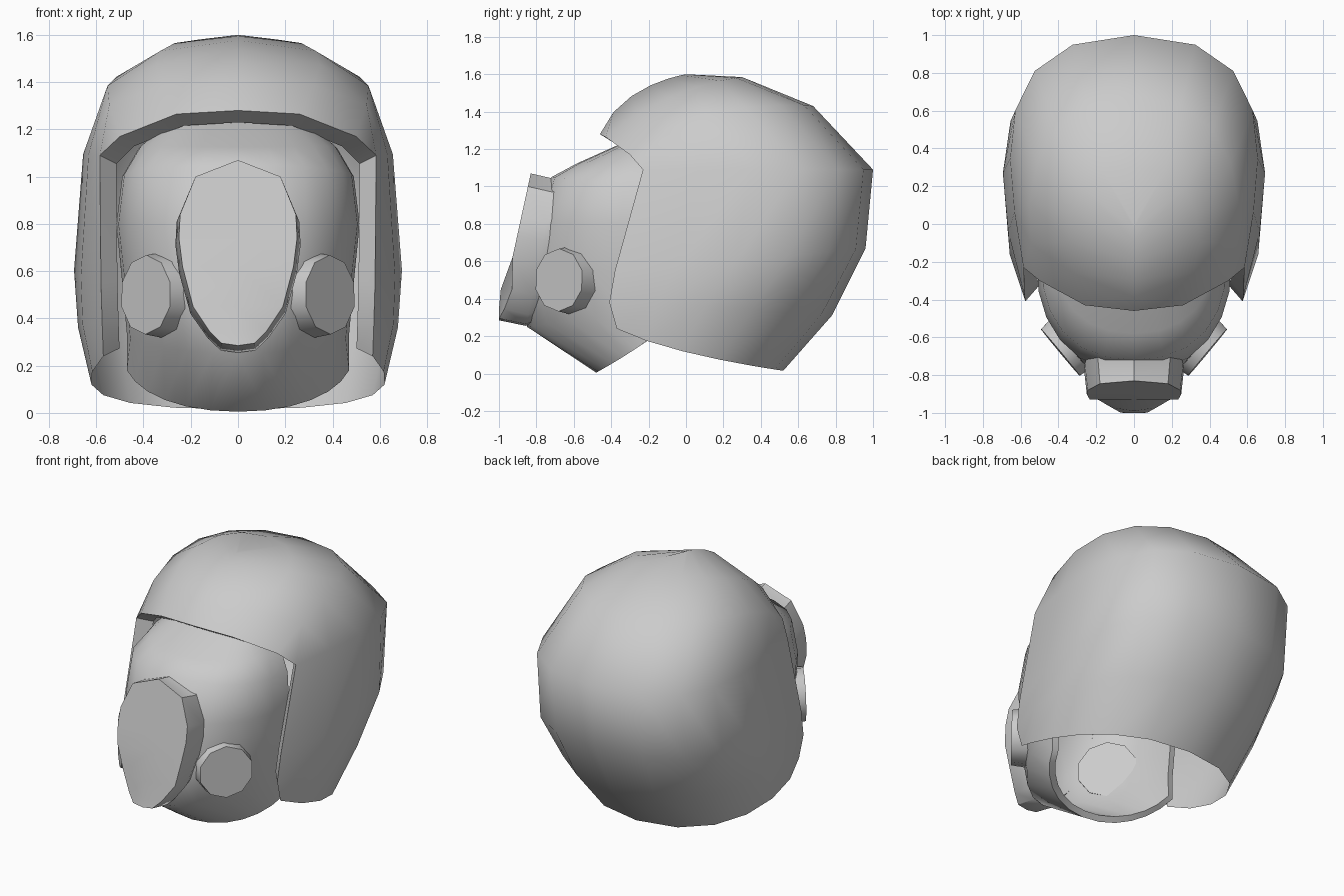
import bpy, bmesh, math
from mathutils import Vector

cube = bpy.data.objects.get("Cube")
if cube:
    bpy.data.objects.remove(cube)

grey = bpy.data.materials.new("plain_grey")
grey.use_nodes = True
grey.diffuse_color = (0.6, 0.6, 0.6, 1)
grey.node_tree.nodes["Principled BSDF"].inputs["Base Color"].default_value = (0.6, 0.6, 0.6, 1)


def make_object(name, bm, angle, thickness=0):
    bmesh.ops.remove_doubles(bm, verts=bm.verts, dist=0.001)
    bmesh.ops.recalc_face_normals(bm, faces=bm.faces)
    mesh = bpy.data.meshes.new(name)
    bm.to_mesh(mesh)
    bm.free()
    mesh.materials.append(grey)
    ob = bpy.data.objects.new(name, mesh)
    bpy.context.collection.objects.link(ob)
    bpy.ops.object.select_all(action='DESELECT')
    ob.select_set(True)
    bpy.context.view_layer.objects.active = ob
    if thickness:
        wall = ob.modifiers.new("wall", 'SOLIDIFY')
        wall.thickness = thickness
        wall.offset = -1
        bpy.ops.object.modifier_apply(modifier="wall")
    bpy.ops.object.shade_smooth_by_angle(angle=math.radians(angle))


def curve_row(edge, pull, width, centre, steps=6):
    """Half a ring: from the open side edge round to the centre line."""
    a, b = Vector(edge), Vector(pull)
    c, d = Vector((width, *centre)), Vector((0, *centre))
    row = []
    for i in range(steps + 1):
        t = i / steps
        s = 1 - t
        row.append(a * s**3 + b * 3 * s * s * t + c * 3 * s * t * t + d * t**3)
    return row


def loft(name, rows, angle, thickness=0):
    """Skin the rows and mirror the half to both sides."""
    bm = bmesh.new()
    for side in (1, -1):
        grid = [[bm.verts.new((p.x * side, p.y, p.z)) for p in row] for row in rows]
        for low, high in zip(grid, grid[1:]):
            for i in range(len(low) - 1):
                bm.faces.new((low[i], low[i + 1], high[i + 1], high[i]))
    make_object(name, bm, angle, thickness)


# Hood: side edge, pull point, back fullness, back centre (y, z)
hood = [
    ((.57, -.37, .24), (.7, -.1, .1), .63, (.52, .015)),
    ((.575, -.41, .38), (.8, .05, .38), .68, (.78, .31)),
    ((.58, -.38, .55), (.8, .3, .6), .75, (.96, .67)),
    ((.585, -.23, 1.09), (.69, .35, 1.1), .79, (1, 1.09)),
    ((.5, -.3, 1.17), (.62, .05, 1.5), .58, (.68, 1.43)),
    ((.26, -.43, 1.265), (.42, -.1, 1.55), .37, (.3, 1.585)),
    ((0, -.46, 1.28), (0, -.35, 1.55), 0, (0, 1.6)),
]
rows = []
for ring in hood:
    row = curve_row(*ring)
    x, y, z = row[0]
    # Inward lip around the face opening
    lip = Vector((x * .88, y + .08, z + (.65 - z) * .08))
    rows.append([lip] + row)
loft("hood", rows, 60)

# Mask: side edge, pull point, front fullness, front centre (y, z)
mask = [
    ((.47, -.2, .18), (.42, -.34, .08), .25, (-.48, .005)),
    ((.47, -.2, .33), (.49, -.46, .3), .2, (-.85, .25)),
    ((.49, -.2, .55), (.5, -.5, .55), .3, (-.85, .5)),
    ((.515, -.2, .8), (.53, -.52, .8), .34, (-.79, .8)),
    ((.49, -.18, 1), (.5, -.5, 1.02), .34, (-.72, 1.05)),
    ((.42, -.15, 1.12), (.43, -.4, 1.14), .28, (-.58, 1.125)),
    ((.3, -.12, 1.23), (.31, -.25, 1.24), .2, (-.3, 1.25)),
]
loft("mask", [curve_row(*ring) for ring in mask], 60, 0.04)

# Front plate with a bulging lower snout, and its collar
half = [(0, 1.07), (.18, 1), (.245, .84), (.25, .74), (.235, .62),
        (.19, .45), (.12, .345), (.07, .295), (0, .285)]
bulge = {.45: .025, .345: .012}
bm = bmesh.new()
for side in (1, -1):
    loops = []
    for grow, front, slope in ((1, -.83, .218), (1.06, -.7, .2), (1, -.62, .2)):
        recess = 1.4 if grow == 1 and slope > .21 else 0
        loops.append([bm.verts.new((side * x * grow,
                                    front - slope * (1.07 - z) + recess * bulge.get(z, 0),
                                    z - (grow - 1) * .5)) for x, z in half])
    ridge = [bm.verts.new((0, -.83 - .218 * (1.07 - z) - bulge.get(z, 0), z))
             for x, z in half]
    for a, b in zip([ridge] + loops, loops):
        for i in range(len(half) - 1):
            bm.faces.new((a[i], a[i + 1], b[i + 1], b[i]))
bmesh.ops.dissolve_degenerate(bm, edges=bm.edges, dist=0.0005)
make_object("front_plate", bm, 35)

# Round side filters
for name, side in (("left_filter", 1), ("right_filter", -1)):
    bm = bmesh.new()
    bmesh.ops.create_cone(bm, cap_ends=True, segments=10, radius1=.185, radius2=.168, depth=.13)
    facing = Vector((side * .77, -.64, .02)).normalized()
    bm.transform(facing.to_track_quat('Z', 'Y').to_matrix().to_4x4())
    bmesh.ops.translate(bm, verts=bm.verts, vec=Vector((side * .39, -.68, .5)) - facing * .065)
    make_object(name, bm, 40)
